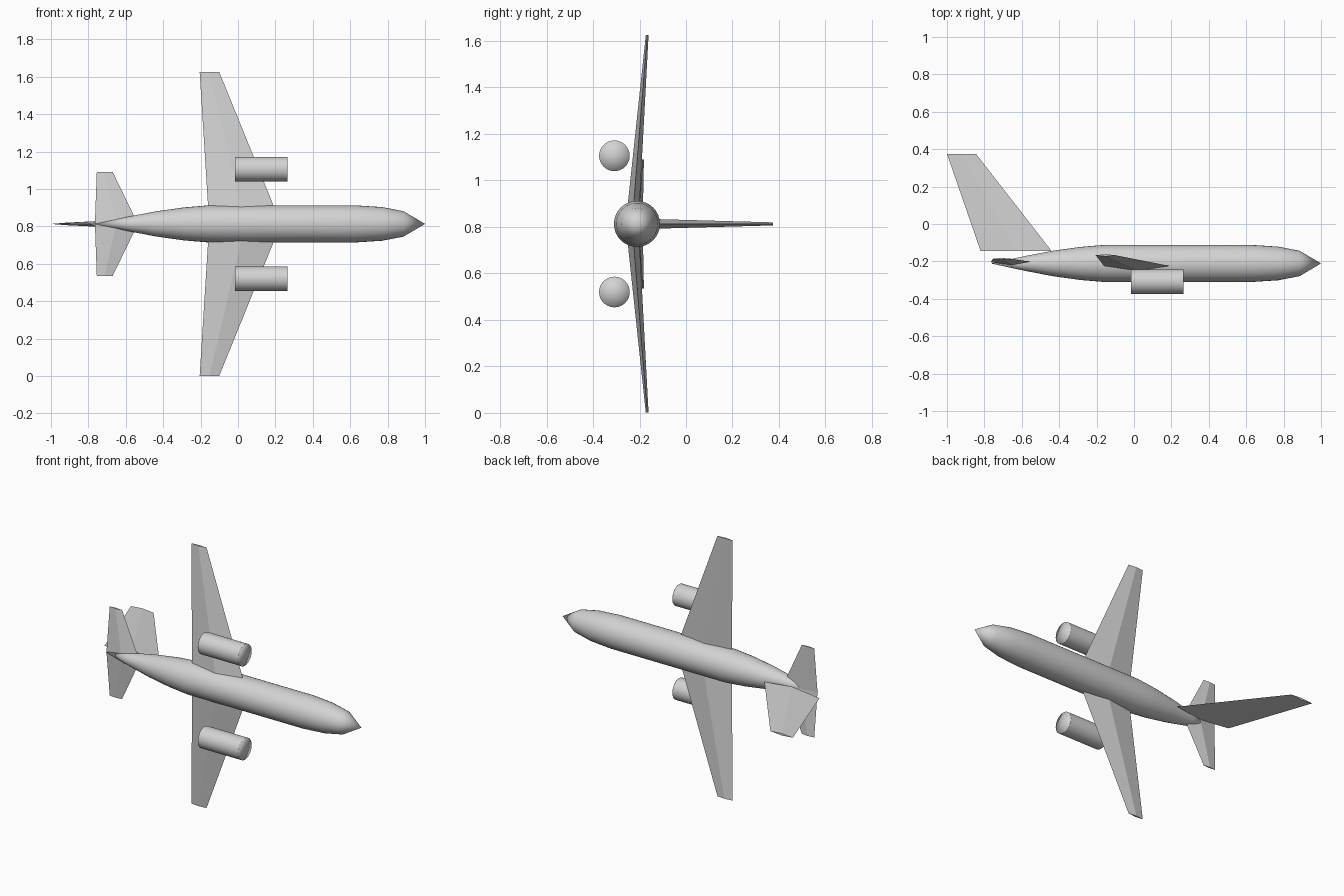
import bpy
import bmesh
import math
from mathutils import Vector

if "Cube" in bpy.data.objects:
    bpy.data.objects.remove(bpy.data.objects["Cube"])

grey = bpy.data.materials.new("light_grey")
grey.use_nodes = True
colour = (0.65, 0.65, 0.65, 1)
grey.diffuse_color = colour
grey.node_tree.nodes["Principled BSDF"].inputs["Base Color"].default_value = colour

MID_Z = 0.813


def finish(name, bm, smooth):
    bmesh.ops.recalc_face_normals(bm, faces=bm.faces)
    for f in bm.faces:
        f.smooth = smooth
    mesh = bpy.data.meshes.new(name)
    bm.to_mesh(mesh)
    bm.free()
    mesh.materials.append(grey)
    obj = bpy.data.objects.new(name, mesh)
    bpy.context.collection.objects.link(obj)
    return obj


def lathe(name, profile, y, z, sides=32):
    """Turn (x, radius) points around a lengthwise axis."""
    bm = bmesh.new()
    verts = [bm.verts.new((x, y + r, z)) for x, r in profile]
    edges = [bm.edges.new(pair) for pair in zip(verts, verts[1:])]
    bmesh.ops.spin(bm, geom=verts + edges, cent=(0, y, z), axis=(1, 0, 0),
                   angle=math.tau, steps=sides, use_duplicate=False)
    bmesh.ops.remove_doubles(bm, verts=bm.verts, dist=0.0005)
    return finish(name, bm, True)


def blade(name, root, tip, thick_dir):
    """Tapered surface with a diamond section.
    Each station is (leading x, trailing x, y, z, thickness)."""
    bm = bmesh.new()
    rings = []
    for lead, trail, y, z, thick in (root, tip):
        half = Vector(thick_dir) * thick / 2
        mid = Vector(((lead + trail) / 2, y, z))
        points = [Vector((lead, y, z)), mid + half, Vector((trail, y, z)), mid - half]
        rings.append([bm.verts.new(p) for p in points])
    for i in range(4):
        j = (i + 1) % 4
        bm.faces.new((rings[0][i], rings[0][j], rings[1][j], rings[1][i]))
    bm.faces.new(rings[0])
    bm.faces.new(rings[1])
    return finish(name, bm, False)


# Fuselage with pointed nose and tapering tail
body = lathe("fuselage", [(1, 0), (0.885, 0.068), (0.77, 0.09), (0.63, 0.099),
                          (-0.16, 0.099), (-0.29, 0.088), (-0.44, 0.067),
                          (-0.58, 0.04), (-0.765, 0)], -0.211, MID_Z)
bpy.context.view_layer.objects.active = body
body.select_set(True)
bpy.ops.object.shade_smooth_by_angle(angle=math.radians(35))
body.select_set(False)

# Paired wings, tailplanes and engines
for side, sign in (("left", -1), ("right", 1)):
    blade(side + "_wing", (0.23, -0.154, -0.232, MID_Z, 0.055),
          (-0.10, -0.205, -0.167, MID_Z + sign * 0.812, 0.012), (0, 1, 0))
    blade(side + "_tailplane", (-0.535, -0.765, -0.204, MID_Z, 0.035),
          (-0.67, -0.755, -0.186, MID_Z + sign * 0.278, 0.01), (0, 1, 0))
    lathe(side + "_engine", [(-0.016, 0), (-0.016, 0.066), (-0.013, 0.066),
                             (0.261, 0.066), (0.264, 0.066), (0.264, 0)],
          -0.308, MID_Z + sign * 0.293)

# Swept tail fin
blade("tail_fin", (-0.44, -0.82, -0.145, MID_Z, 0.042),
      (-0.845, -1, 0.375, MID_Z, 0.013), (0, 0, 1))
